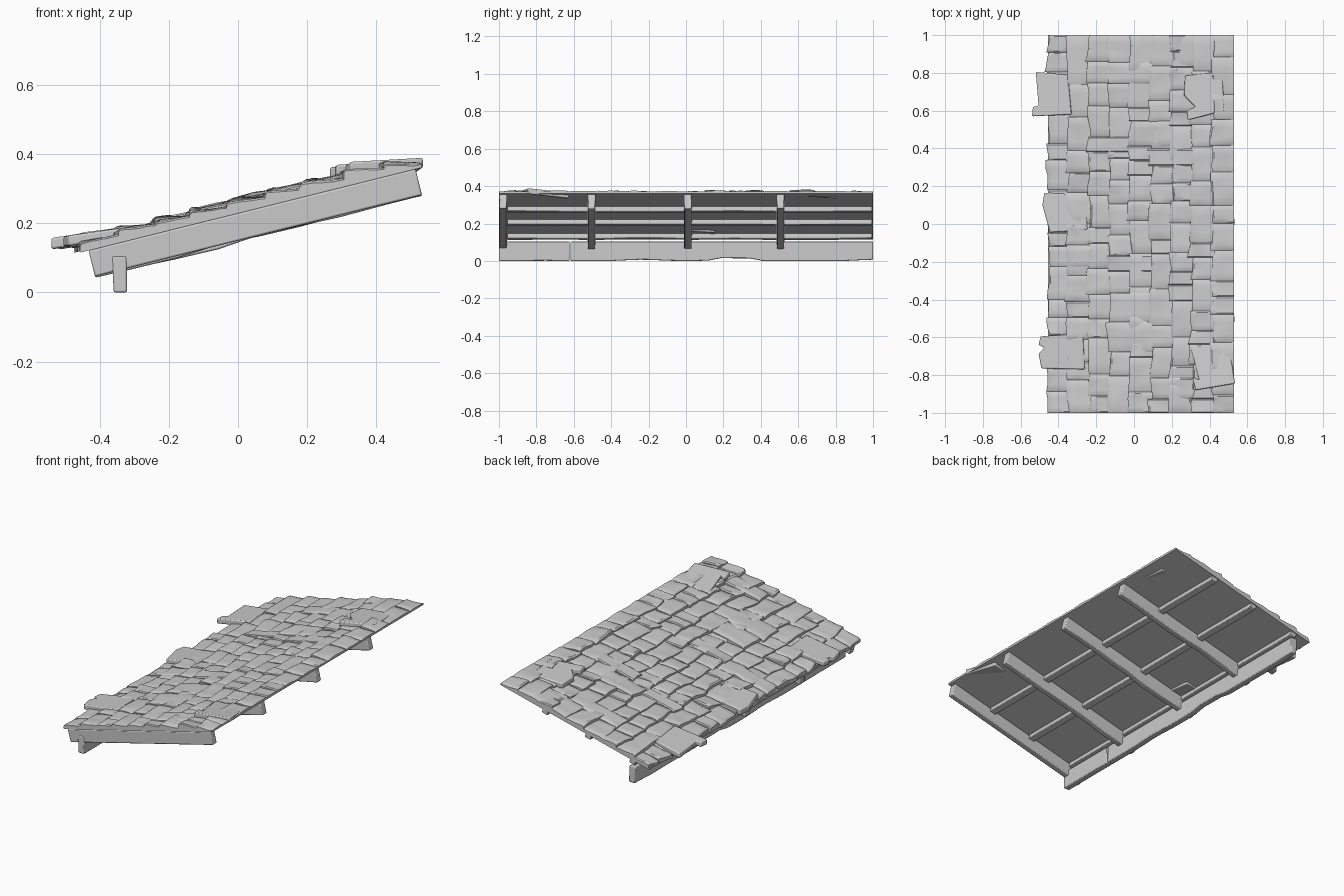
import bpy, bmesh, math, random
from mathutils import Vector, noise

if "Cube" in bpy.data.objects:
    bpy.data.objects.remove(bpy.data.objects["Cube"])

random.seed(7)
SLOPE = 0.249


def under(x):
    """Height of the roof underside at x."""
    return 0.12 + SLOPE * (x + 0.435)


def finish(name, bm, bevel=0.0, angle=35):
    bmesh.ops.recalc_face_normals(bm, faces=bm.faces)
    me = bpy.data.meshes.new(name)
    bm.to_mesh(me)
    bm.free()
    ob = bpy.data.objects.new(name, me)
    bpy.context.collection.objects.link(ob)
    if bevel:
        m = ob.modifiers.new("edge_wear", 'BEVEL')
        m.width, m.segments, m.limit_method = bevel, 2, 'ANGLE'
        m.angle_limit = math.radians(40)
    bpy.ops.object.select_all(action='DESELECT')
    ob.select_set(True)
    bpy.context.view_layer.objects.active = ob
    bpy.ops.object.shade_smooth_by_angle(angle=math.radians(angle))
    return ob


def beam(name, a, b, side, down, segs=8, wear=0.003, bevel=0.005):
    """Rough timber; the a-b line is the centre of its top face."""
    a, b, side, down = map(Vector, (a, b, side, down))
    bm = bmesh.new()
    rings = []
    for i in range(segs + 1):
        p = a.lerp(b, i / segs)
        w = wear * noise.noise(p * 4 + Vector((3, 1, 7))) * 2
        d = down * (1 + w / down.length)
        rings.append([bm.verts.new(p + q) for q in
                      (side, -side, -side * 0.92 + d, side * 0.92 + d)])
    for r, s in zip(rings, rings[1:]):
        for j in range(4):
            k = (j + 1) % 4
            bm.faces.new((r[j], r[k], s[k], s[j]))
    bm.faces.new(rings[0])
    bm.faces.new(rings[-1])
    return finish(name, bm, bevel)


def add_shingle(bm, x0, x1, y0, y1, h0, h1):
    """Wavy wedge with softened rim and skirts down to the deck."""
    steps = (0, 0.07, 0.28, 0.5, 0.72, 0.93, 1)
    n = len(steps)
    seed = Vector((0, 0, random.uniform(0, 50)))
    skew, tilt = random.uniform(-0.008, 0.008), random.uniform(-0.005, 0.005)
    grid = []
    for i, s in enumerate(steps):
        row = []
        for j, t in enumerate(steps):
            y = y0 + (y1 - y0) * t
            x = x0 + (x1 - x0) * s
            x += (1 - s) * (skew * (t - 0.5) * 2 +
                            0.008 * noise.noise(Vector((y * 18, 0, 0)) + seed))
            h = h0 + (h1 - h0) * s + tilt * (t - 0.5) * 2 * (1 - s)
            h += 0.006 * noise.noise(Vector((x * 14, y * 14, 0)) + seed)
            if i == 0:
                h -= 0.006
            if j in (0, n - 1):
                h -= 0.005
            row.append(bm.verts.new((x, y, under(x) + max(h, 0.008))))
        grid.append(row)
    for i in range(n - 1):
        for j in range(n - 1):
            bm.faces.new((grid[i][j], grid[i + 1][j],
                          grid[i + 1][j + 1], grid[i][j + 1]))
    rim = ([grid[i][0] for i in range(n)] + grid[-1][1:] +
           [grid[i][-1] for i in range(n - 2, -1, -1)] + grid[0][-2:0:-1])
    low = [bm.verts.new((v.co.x, v.co.y, under(v.co.x) + 0.004)) for v in rim]
    for k in range(len(rim)):
        m = (k + 1) % len(rim)
        bm.faces.new((rim[k], rim[m], low[m], low[k]))


def loose_slab(name, outline, z_left, z_right, roll, thick):
    """Chipped broken shingle: outline extruded, tilted and slightly rolled."""
    xs = [p[0] for p in outline]
    yc = sum(p[1] for p in outline) / len(outline)

    def top(x, y):
        s = (x - min(xs)) / (max(xs) - min(xs))
        return z_left + (z_right - z_left) * s + roll * (y - yc)

    bm = bmesh.new()
    up = [bm.verts.new((x, y, top(x, y))) for x, y in outline]
    dn = [bm.verts.new((x, y, top(x, y) - thick)) for x, y in outline]
    bm.faces.new(up)
    bm.faces.new(dn[::-1])
    for k in range(len(up)):
        m = (k + 1) % len(up)
        bm.faces.new((up[k], dn[k], dn[m], up[m]))
    finish(name, bm, 0.006, 45)


# Deck board under the shingles
bm = bmesh.new()
c = [(-0.455, 0), (0.53, 0), (0.53, 0.01), (-0.455, 0.01)]
ends = [[bm.verts.new((x, y, under(x) + h)) for x, h in c] for y in (-1, 1)]
bm.faces.new(ends[0])
bm.faces.new(ends[1])
for j in range(4):
    k = (j + 1) % 4
    bm.faces.new((ends[0][j], ends[0][k], ends[1][k], ends[1][j]))
finish("roof_deck", bm)

# Overlapping shingle courses, uneven widths, a few long ones
bm = bmesh.new()
for i in range(9):
    x0 = -0.462 + 0.109 * i
    y = -1.0
    while y < 0.999:
        y2 = y + random.uniform(0.07, 0.2)
        if y2 > 0.93:
            y2 = 1.0
        xa = x0 + (random.uniform(-0.01, 0.012) if i else random.uniform(0, 0.012))
        long = i < 7 and random.random() < 0.12
        x1 = min(x0 + (0.23 if long else 0.125), 0.53)
        h0 = (0.034 if i == 0 else 0.043) + random.uniform(-0.007, 0.005)
        h1 = 0.036 if long else (0.013 if i == 8 else 0.024)
        add_shingle(bm, xa, x1, y, y2, h0, h1)
        y = y2
finish("shingles", bm)

# Broken loose shingles lying on top
loose_slab("loose_shingle_1", [(-0.52, 0.805), (-0.35, 0.79), (-0.33, 0.58), (-0.54, 0.57),
                               (-0.535, 0.62), (-0.505, 0.625)], 0.155, 0.188, -0.02, 0.032)
loose_slab("loose_shingle_2", [(0.27, 0.785), (0.465, 0.805), (0.48, 0.60), (0.285, 0.55),
                               (0.28, 0.60), (0.325, 0.62), (0.265, 0.68)], 0.362, 0.376, -0.05, 0.032)
loose_slab("loose_shingle_3", [(-0.475, 0.165), (-0.26, 0.155), (-0.245, -0.03),
                               (-0.445, -0.045), (-0.485, 0.10)], 0.165, 0.193, -0.04, 0.036)
loose_slab("loose_shingle_4", [(-0.495, -0.595), (-0.27, -0.58), (-0.26, -0.77), (-0.49, -0.765),
                               (-0.505, -0.685), (-0.475, -0.655), (-0.505, -0.64)], 0.162, 0.197, 0.0, 0.03)
loose_slab("loose_shingle_5", [(0.3, -0.65), (0.5, -0.625), (0.535, -0.845), (0.325, -0.88),
                               (0.31, -0.81), (0.345, -0.825)], 0.365, 0.382, -0.1, 0.03)

# Sloping rafters
d = Vector((SLOPE, 0, -1)).normalized() * 0.077
for n, y in enumerate((-0.978, -0.505, 0.01, 0.505)):
    beam(f"rafter_{n + 1}", (-0.432, y, under(-0.432)), (0.513, y, under(0.513)),
         (0, 0.021, 0), d, wear=0.0 if n == 0 else 0.008)

# Battens running along the underside
for n, x in enumerate((-0.345, -0.05, 0.235)):
    beam(f"batten_{n + 1}", (x, -0.955, under(x) + 0.002), (x, 0.995, under(x) + 0.002),
         (0.02, 0, 0.02 * SLOPE), d * 0.36, wear=0.001, bevel=0.003)

# Cracked eave board in two lengths
for n, (ya, yb) in enumerate(((-1, -0.622), (-0.617, 1))):
    beam(f"eave_board_{n + 1}", (-0.343, ya, 0.105), (-0.343, yb, 0.105),
         (0.021, 0, 0), (0.003, 0, -0.103), segs=6 + n * 16, wear=0.006)
for ob in bpy.data.objects:
    if ob.name.startswith("eave_board"):
        for v in ob.data.vertices:
            v.co.z = max(v.co.z, 0.0)
            if v.co.z < 0.05 and 0.15 < v.co.y < 0.4:
                v.co.z += 0.014
